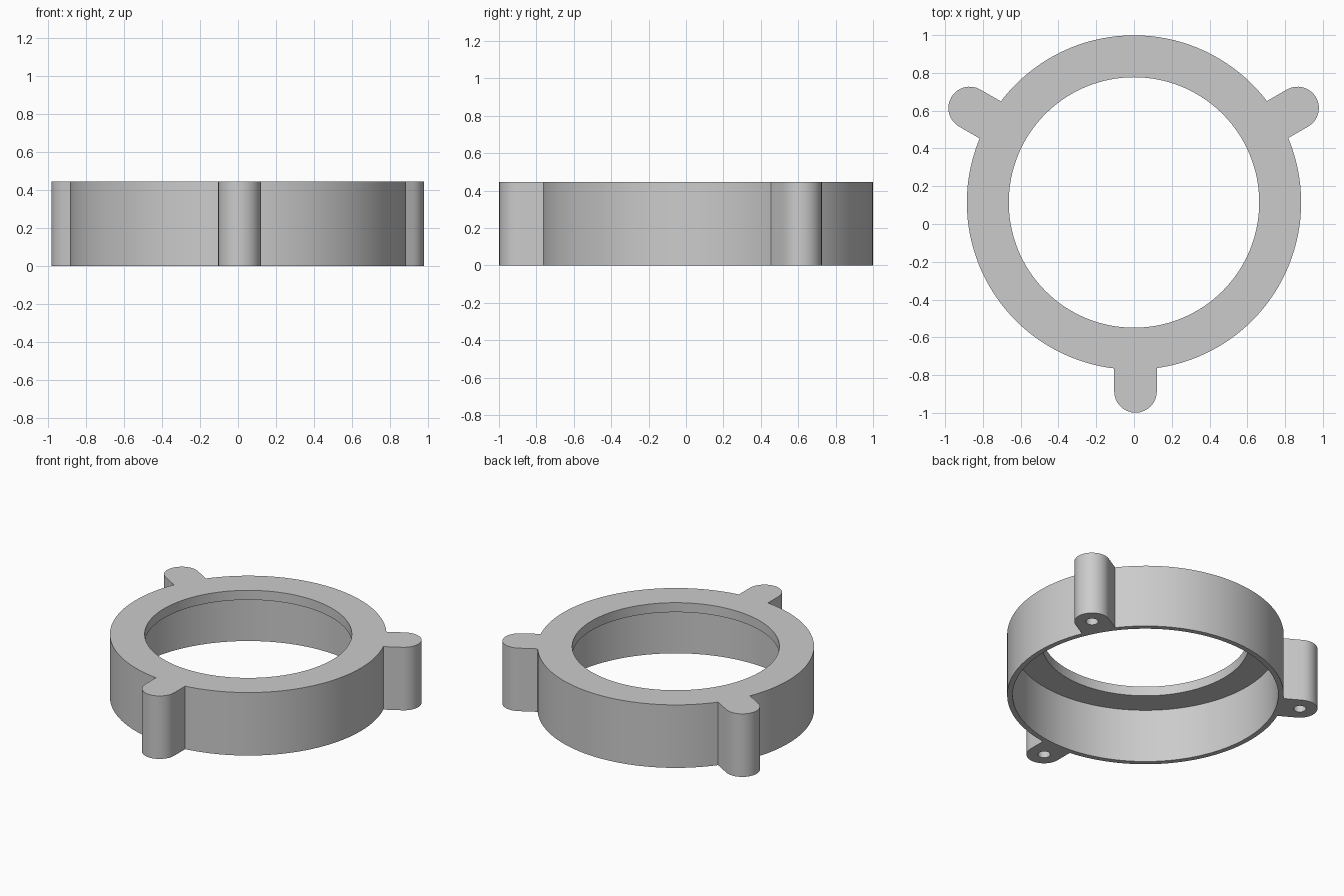
import bpy, bmesh
from math import cos, sin, pi, radians
from mathutils import Matrix, Vector

cube = bpy.data.objects.get("Cube")
if cube:
    bpy.data.objects.remove(cube, do_unlink=True)

HEIGHT, CENTRE_Y = 0.445, 0.114
OUTER_R, BORE_R, MOUTH_R = 0.885, 0.85, 0.663
LIP = 0.067                       # thickness of the top flange
LUG_R, LUG_DIST, SCREW_R, SCREW_DEPTH = 0.113, 1.0, 0.04, 0.34

grey = bpy.data.materials.new("plain grey")
grey.use_nodes = True
colour = (0.6, 0.6, 0.6, 1)
grey.diffuse_color = colour
grey.node_tree.nodes["Principled BSDF"].inputs["Base Color"].default_value = colour


def prism(name, outline, z0, z1):
    """Extrude a counter-clockwise outline from z0 to z1."""
    bm = bmesh.new()
    base = bm.faces.new([bm.verts.new((x, y, z0)) for x, y in outline])
    top = bmesh.ops.extrude_face_region(bm, geom=[base], use_keep_orig=True)
    moved = [v for v in top["geom"] if isinstance(v, bmesh.types.BMVert)]
    bmesh.ops.translate(bm, verts=moved, vec=(0, 0, z1 - z0))
    bmesh.ops.recalc_face_normals(bm, faces=bm.faces)
    mesh = bpy.data.meshes.new(name)
    bm.to_mesh(mesh)
    bm.free()
    mesh.materials.append(grey)
    obj = bpy.data.objects.new(name, mesh)
    bpy.context.collection.objects.link(obj)
    return obj


def circle(r, n, cx=0, cy=CENTRE_Y):
    return [(cx + r * cos(2 * pi * i / n), cy + r * sin(2 * pi * i / n)) for i in range(n)]


def combine(target, tool, operation):
    """Apply a boolean and discard the tool."""
    bpy.context.view_layer.objects.active = target
    mod = target.modifiers.new(operation.title(), 'BOOLEAN')
    mod.operation, mod.solver, mod.object = operation, 'EXACT', tool
    bpy.ops.object.modifier_apply(modifier=mod.name)
    bpy.data.objects.remove(tool, do_unlink=True)


# Outer body
ring = prism("mounting_ring", circle(OUTER_R, 128), 0, HEIGHT)

# Three rounded lugs, each a straight arm with a half-round end
arm = [(LUG_DIST + LUG_R * cos(a), LUG_R * sin(a))
       for a in (-pi / 2 + pi * i / 16 for i in range(17))]
arm += [(0.75, LUG_R), (0.75, -LUG_R)]
holes = []
for degrees, shift in ((30, 0), (150, -0.004), (270, 0.008)):
    place = Matrix.Translation((shift, CENTRE_Y, 0)) @ Matrix.Rotation(radians(degrees), 4, 'Z')
    outline = [(place @ Vector((x, y, 0))).xy for x, y in arm]
    combine(ring, prism("lug", outline, 0, HEIGHT), 'UNION')
    holes.append((place @ Vector((LUG_DIST, 0, 0))).xy)

# Wide bore from below, leaving a flange with a smaller opening on top
combine(ring, prism("bore", circle(BORE_R, 128), -0.1, HEIGHT - LIP), 'DIFFERENCE')
combine(ring, prism("opening", circle(MOUTH_R, 128), 0.1, HEIGHT + 0.1), 'DIFFERENCE')

# Blind screw holes in the underside of the lugs
for x, y in holes:
    combine(ring, prism("screw_hole", circle(SCREW_R, 24, x, y), -0.1, SCREW_DEPTH), 'DIFFERENCE')

# Smooth curved walls, crisp rims
bpy.ops.object.select_all(action='DESELECT')
ring.select_set(True)
bpy.context.view_layer.objects.active = ring
bpy.ops.object.shade_smooth_by_angle(angle=radians(25))
